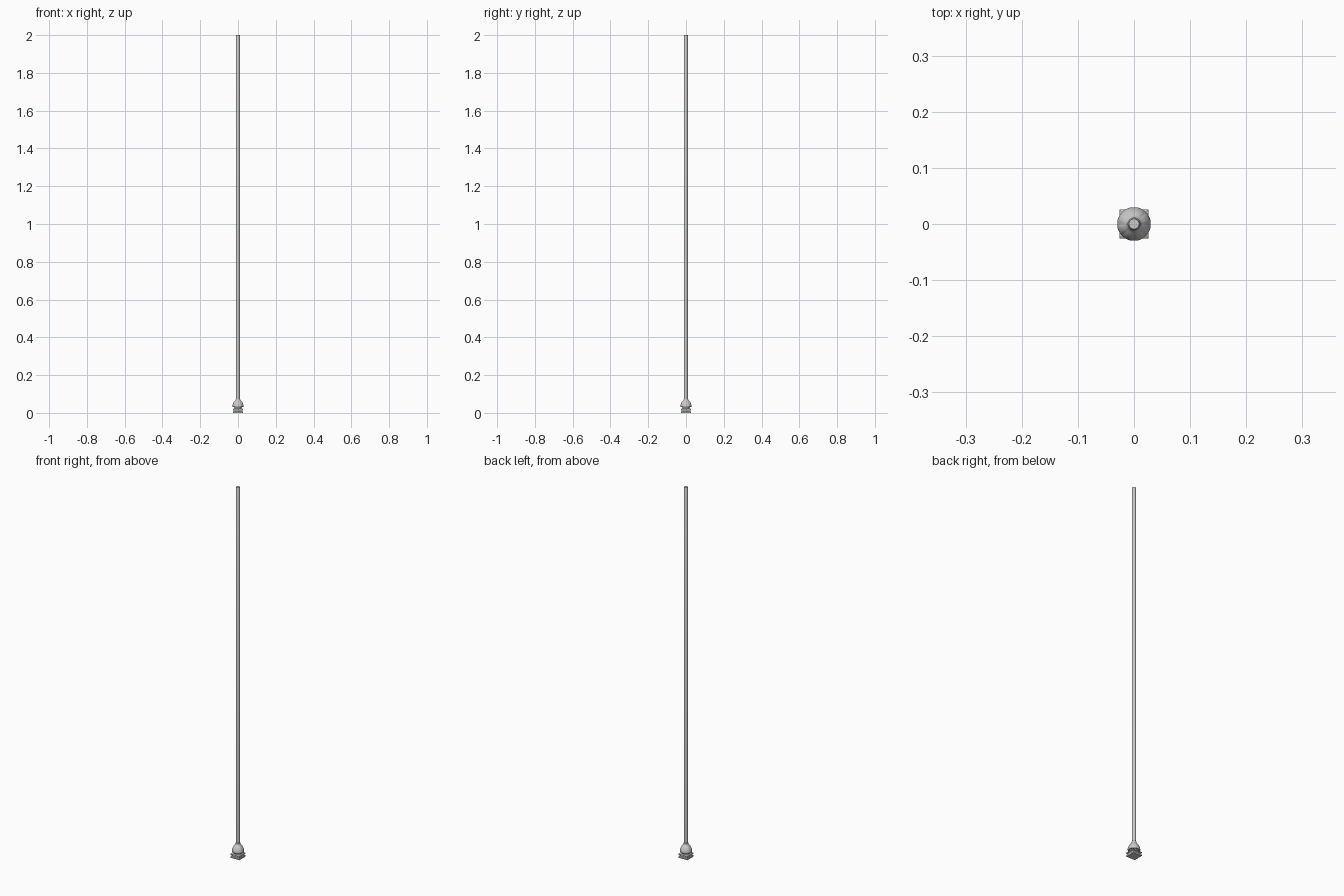
import bpy, bmesh, math

if "Cube" in bpy.data.objects:
    bpy.data.objects.remove(bpy.data.objects["Cube"])


def finish(bm, name, angle=35):
    bmesh.ops.recalc_face_normals(bm, faces=bm.faces[:])
    me = bpy.data.meshes.new(name)
    bm.to_mesh(me)
    bm.free()
    ob = bpy.data.objects.new(name, me)
    bpy.context.collection.objects.link(ob)
    bpy.ops.object.select_all(action='DESELECT')
    ob.select_set(True)
    bpy.context.view_layer.objects.active = ob
    bpy.ops.object.shade_smooth_by_angle(angle=math.radians(angle))
    return ob


def loft(name, rings, angle=35):
    """Skin a stack of closed rings and cap both ends."""
    bm = bmesh.new()
    vs = [[bm.verts.new(p) for p in ring] for ring in rings]
    n = len(vs[0])
    for a, b in zip(vs, vs[1:]):
        for i in range(n):
            j = (i + 1) % n
            bm.faces.new((a[i], a[j], b[j], b[i]))
    bm.faces.new(vs[0][::-1])
    bm.faces.new(vs[-1])
    return finish(bm, name, angle)


def circle(r, z, n=32, groove=0.0):
    pts = []
    for i in range(n):
        t = 2 * math.pi * i / n
        # eight narrow creases between the petals
        k = r * (1 - groove * max(0, math.cos(8 * t)) ** 3)
        pts.append((k * math.cos(t), k * math.sin(t), z))
    return pts


def square(h, z):
    return [(-h, -h, z), (h, -h, z), (h, h, z), (-h, h, z)]


# Long round rod
loft("rod", [circle(0.0100, 0.02), circle(0.0100, 1.998), circle(0.0090, 2.0)])

# Petalled dome with a small collar around the rod
dome = [(0.018, 0.030, 0), (0.027, 0.030, 0), (0.0295, 0.033, 0),
        (0.0300, 0.037, 0.01), (0.0285, 0.045, 0.03), (0.0255, 0.053, 0.06),
        (0.0210, 0.060, 0.07), (0.0165, 0.065, 0.04), (0.0125, 0.069, 0),
        (0.0115, 0.073, 0), (0.0115, 0.078, 0), (0.0100, 0.080, 0)]
loft("dome", [circle(r, z, 64, g) for r, z, g in dome])

# Round neck between dome and base
loft("neck", [circle(0.021, 0.020), circle(0.019, 0.025), circle(0.021, 0.031)])

# Stepped square base
loft("base", [square(0.026, 0.0), square(0.026, 0.007), square(0.023, 0.010),
              square(0.023, 0.014), square(0.026, 0.016), square(0.026, 0.021),
              square(0.022, 0.023)], 20)
